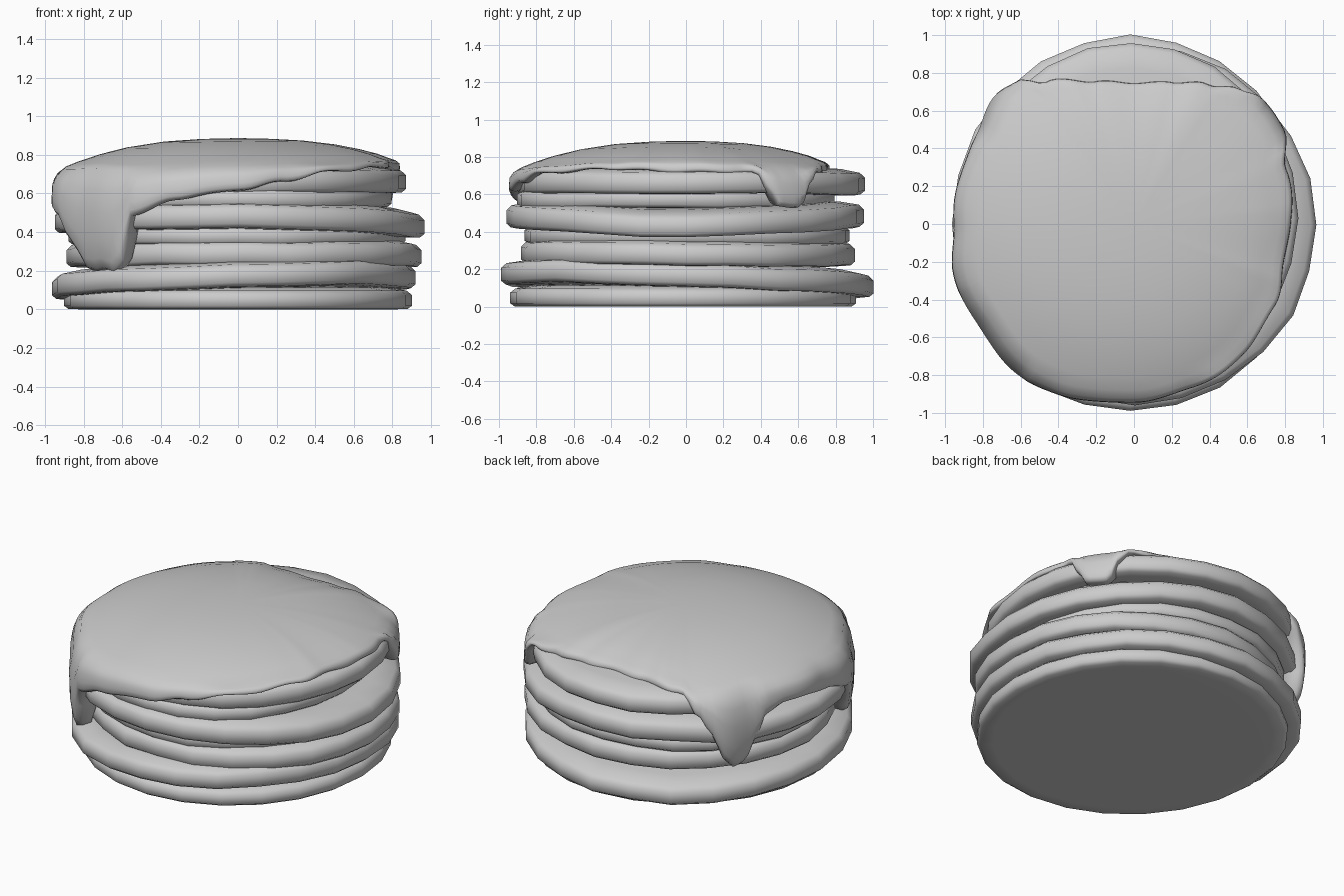
import bpy, bmesh, random
from math import sin, cos, pi, radians

if "Cube" in bpy.data.objects:
    bpy.data.objects.remove(bpy.data.objects["Cube"])

random.seed(4)


def loft(name, rings, top=None):
    """Skin closed rings of points; cap the last ring, and join the first to a top point or cap."""
    bm = bmesh.new()
    vr = [[bm.verts.new(p) for p in r] for r in rings]
    n = len(vr[0])
    for a, b in zip(vr, vr[1:]):
        for i in range(n):
            j = (i + 1) % n
            bm.faces.new((a[i], b[i], b[j], a[j]))
    bm.faces.new(vr[-1])
    if top:
        t = bm.verts.new(top)
        for i in range(n):
            bm.faces.new((t, vr[0][i], vr[0][(i + 1) % n]))
    else:
        bm.faces.new(vr[0])
    bmesh.ops.recalc_face_normals(bm, faces=bm.faces)
    me = bpy.data.meshes.new(name)
    bm.to_mesh(me)
    bm.free()
    for p in me.polygons:
        p.use_smooth = True
    ob = bpy.data.objects.new(name, me)
    bpy.context.collection.objects.link(ob)
    return ob


# Pancakes: puffed discs with a full rim, slightly tilted and warped
RIM = [(0.6, 0.75), (0.86, 0.64), (0.97, 0.47), (1, 0.25), (1, -0.32), (0.975, -0.48), (0.9, -0.5), (0.6, -0.5)]


def pancake(name, x0, x1, y0, y1, z, thick, tx=0.0, ty=0.0, saddle=0.0, wob=0.012, seg=24):
    cx, cy, rx, ry = (x0 + x1) / 2, (y0 + y1) / 2, (x1 - x0) / 2, (y1 - y0) / 2
    jit = [1 + random.uniform(-wob, wob * 0.3) for _ in range(seg)]
    lift = [random.uniform(-wob, wob) * 0.5 for _ in range(seg)]
    rings = []
    for r, h in RIM:
        ring = []
        for i in range(seg):
            a = 2 * pi * i / seg
            u, v = r * cos(a), r * sin(a)
            bend = tx * u + ty * v + saddle * (v * v - u * u) + lift[i] * r
            ring.append((cx + rx * u * jit[i], cy + ry * v * jit[i], max(0, z + thick * h + bend)))
        rings.append(ring)
    return loft(name, rings)


pancake("pancake_1", -0.90, 0.90, -0.94, 0.91, 0.05, 0.10, wob=0)
pancake("pancake_2", -0.97, 0.93, -1.0, 1.0, 0.142, 0.12, tx=0.03, ty=-0.036)
pancake("pancake_3", -0.89, 0.96, -0.89, 0.90, 0.28, 0.12, ty=-0.005)
pancake("pancake_4", -0.88, 0.87, -0.86, 0.88, 0.38, 0.10)
pancake("pancake_5", -0.96, 0.97, -0.96, 0.95, 0.465, 0.125, tx=-0.01, saddle=0.02)
pancake("pancake_6", -0.85, 0.80, -0.91, 0.80, 0.575, 0.10)
pancake("pancake_7", -0.90, 0.87, -0.90, 0.96, 0.66, 0.12, saddle=-0.005)


# Syrup: domed sheet with an uneven edge and three drips
def lookup(table, a):
    pts = table + [(table[0][0] + 360, table[0][1])]
    for (a0, v0), (a1, v1) in zip(pts, pts[1:]):
        if a0 <= a <= a1:
            t = (a - a0) / (a1 - a0)
            return v0 + (v1 - v0) * t * t * (3 - 2 * t)


OUTLINE = [(0, 0.83), (20, 0.86), (32, 0.94), (45, 0.945), (52, 0.91), (62, 0.84), (75, 0.77), (90, 0.75),
           (105, 0.775), (122, 0.89), (129, 0.98), (137, 1.0), (150, 0.965), (165, 0.955), (180, 0.955),
           (195, 0.995), (210, 0.985), (228, 1.01), (246, 0.99), (270, 0.94), (290, 0.925), (310, 0.9),
           (330, 0.86), (345, 0.82)]
EDGE = [(0, 0.715), (25, 0.715), (29, 0.62), (32, 0.54), (41, 0.53), (45, 0.66), (49, 0.715), (90, 0.725),
        (124, 0.715), (129, 0.60), (134, 0.48), (138, 0.32), (142, 0.25), (147, 0.27), (150, 0.38), (155, 0.55),
        (163, 0.60), (185, 0.56), (199, 0.48), (206, 0.36), (210, 0.29), (214, 0.20), (219, 0.19), (223, 0.205),
        (228, 0.19), (232, 0.25), (236, 0.48), (250, 0.57), (272, 0.62), (285, 0.66), (300, 0.71), (330, 0.735)]
N = 180
rings = [[] for _ in range(14)]
for i in range(N):
    d = 360 * i / N
    a = radians(d)
    R = lookup(OUTLINE, d) + 0.006 * sin(11 * a)
    zb = lookup(EDGE, d) + 0.005 * sin(17 * a)
    # dome, rounded shoulder, hanging wall, tucked-in lip
    zs = 0.785 - 0.38 * max(0, R - 0.84)
    h = zs - zb
    prof = [(R * k, 0.885 - (0.885 - zs - 0.012) * (k / 0.9) ** 2.6) for k in (0.2, 0.4, 0.6, 0.75, 0.86)]
    prof += [(R * 0.93, zs), (R * 0.975, zs - 0.2 * h), (R * 0.997, zs - 0.42 * h)]
    tuck = 0.04 * min(1, max(0, (h - 0.25) / 0.3))
    prof += [(R - tuck * 0.2, zs - 0.7 * h), (R - tuck * 0.6, zs - 0.88 * h), (R - 0.012 - tuck * 0.8, zs - 0.97 * h),
             (R - 0.035 - tuck, zb), (R - 0.09 - tuck, zb + 0.015), (R * 0.75, max(zb, 0.70))]
    for ring, (r, z) in zip(rings, prof):
        ring.append((r * cos(a), r * sin(a), z))
loft("syrup", rings, top=(0, 0, 0.887))
